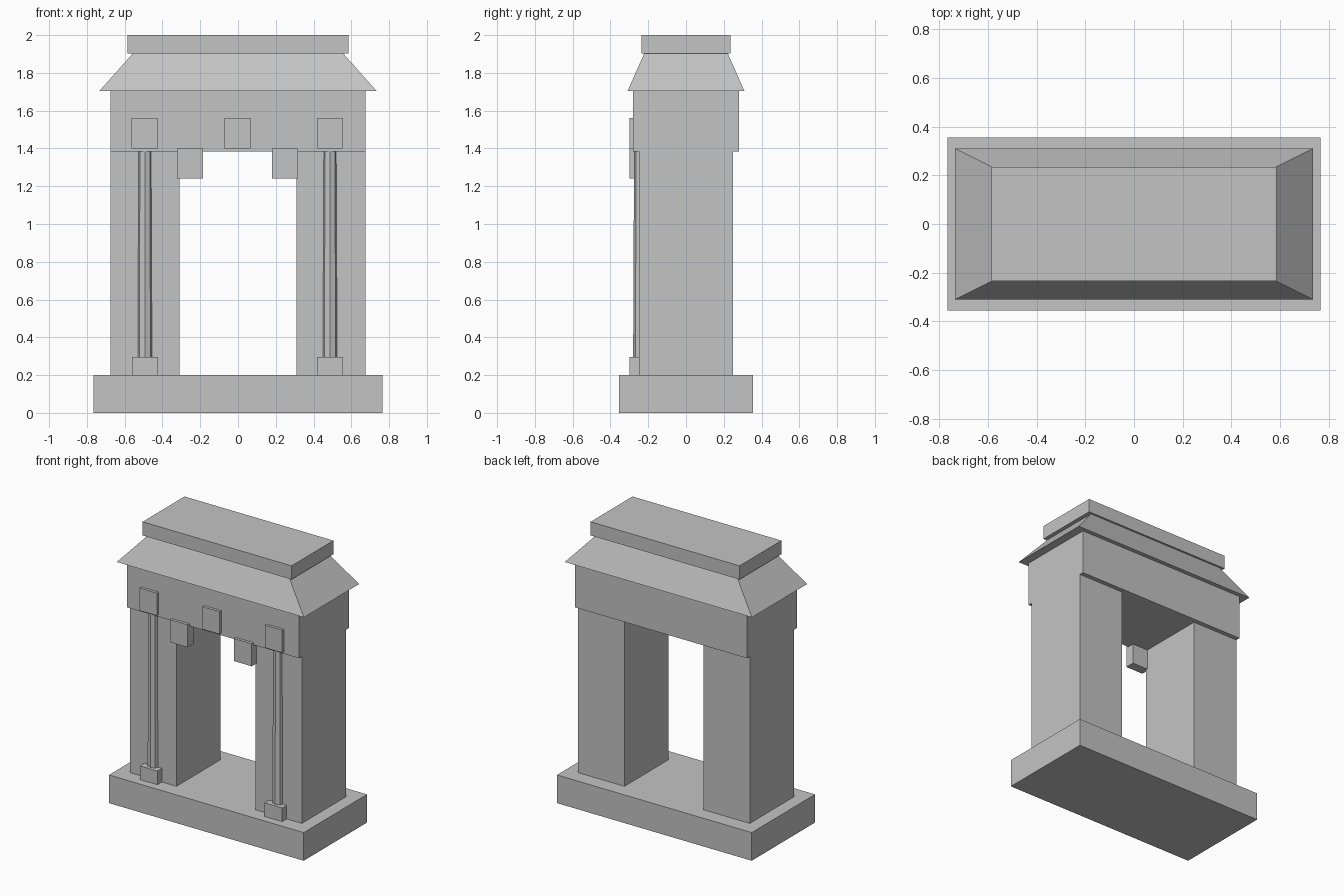
import bpy, bmesh

if "Cube" in bpy.data.objects:
    bpy.data.objects.remove(bpy.data.objects["Cube"])

stone = bpy.data.materials.new("grey_stone")
stone.diffuse_color = (0.55, 0.55, 0.55, 1)
stone.use_nodes = True
stone.node_tree.nodes["Principled BSDF"].inputs["Base Color"].default_value = stone.diffuse_color
DX = -0.003  # slight sideways offset of the front ornaments


def finish(name, bm):
    bmesh.ops.recalc_face_normals(bm, faces=bm.faces)
    mesh = bpy.data.meshes.new(name)
    bm.to_mesh(mesh)
    bm.free()
    mesh.materials.append(stone)
    obj = bpy.data.objects.new(name, mesh)
    bpy.context.collection.objects.link(obj)
    return obj


def box(name, x, y, z, top=None):
    """Box from ranges; top = (half x, half y) tapers the upper face."""
    bm = bmesh.new()
    bmesh.ops.create_cube(bm, size=1)
    for v in bm.verts:
        upper = v.co.z > 0
        v.co = (x[v.co.x > 0], y[v.co.y > 0], z[upper])
        if upper and top:
            v.co.x = top[0] if v.co.x > 0 else -top[0]
            v.co.y = top[1] if v.co.y > 0 else -top[1]
    return finish(name, bm)


def shaft(name, x, y, z0, z1, r0, r1):
    """Tapered eight-sided shaft with one edge facing the front."""
    bm = bmesh.new()
    bmesh.ops.create_cone(bm, cap_ends=True, segments=8, radius1=r0, radius2=r1, depth=z1 - z0)
    bmesh.ops.translate(bm, verts=bm.verts, vec=(x, y, (z0 + z1) / 2))
    return finish(name, bm)


# Main masses
box("plinth", (-0.765, 0.765), (-0.355, 0.355), (0, 0.2))
box("lintel", (-0.675, 0.675), (-0.28, 0.28), (1.385, 1.705))
box("sloped_roof", (-0.735, 0.735), (-0.31, 0.31), (1.703, 1.905), top=(0.555, 0.22))
box("roof_cap", (-0.585, 0.585), (-0.235, 0.235), (1.903, 2.0))

# Pillars with their front columns and hanging blocks
for side, s in (("left", -1), ("right", 1)):
    box(side + "_pillar", sorted((s * 0.31, s * 0.675)), (-0.248, 0.248), (0.199, 1.387))
    cx = s * 0.49 + DX
    shaft(side + "_column", cx, -0.238, 0.25, 1.387, 0.042, 0.037)
    box(side + "_column_base", (cx - 0.069, cx + 0.069), (-0.298, -0.23), (0.199, 0.297))
    hx = s * 0.252 + DX
    box(side + "_hanging_block", (hx - 0.069, hx + 0.069), (-0.30, -0.232), (1.24, 1.40))

# Square plaques on the lintel
for name, px in (("left", -0.492), ("centre", 0), ("right", 0.492)):
    box(name + "_plaque", (px + DX - 0.068, px + DX + 0.068), (-0.30, -0.27), (1.40, 1.56))
